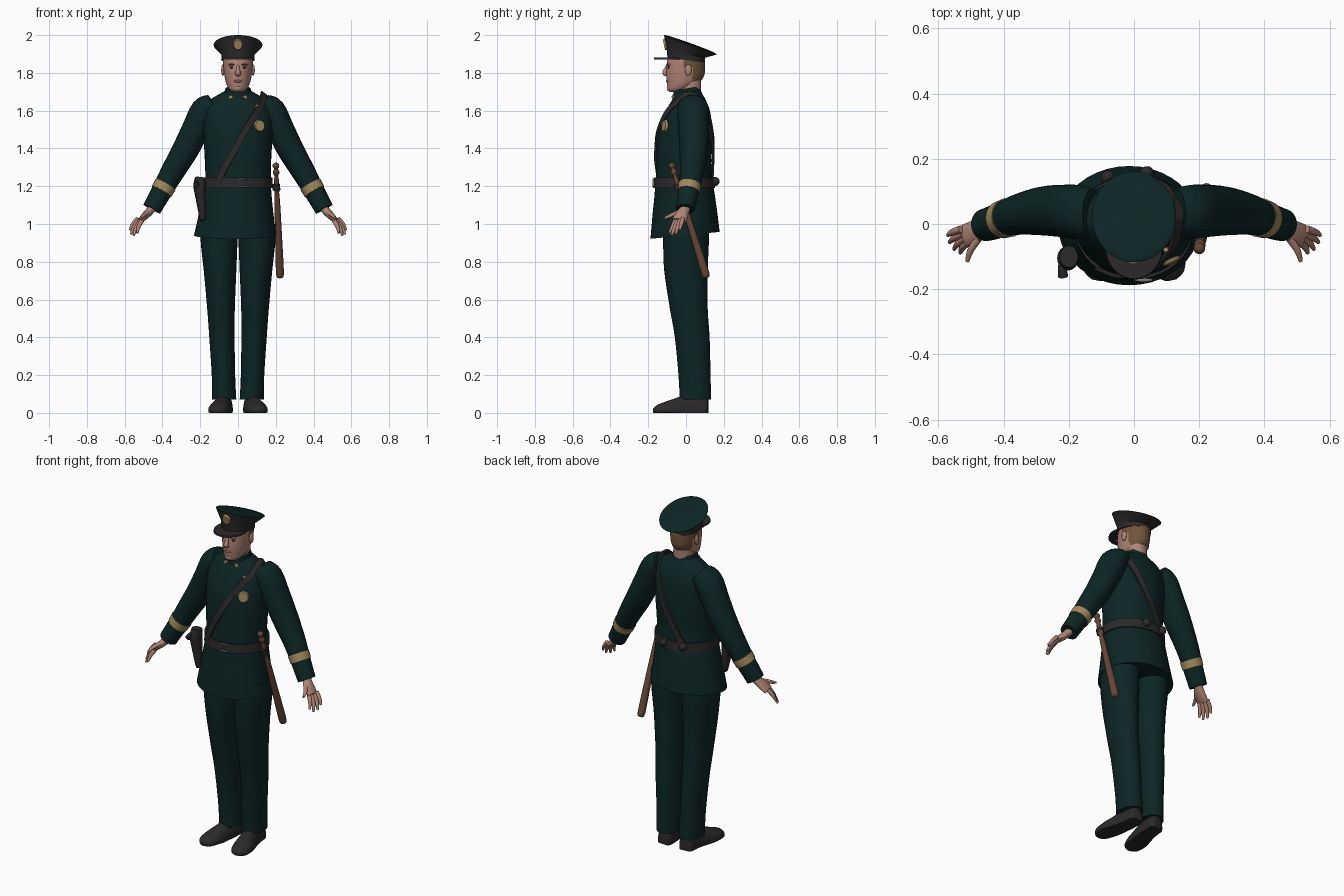
import bpy, bmesh
from math import sin, cos, pi, radians
from mathutils import Vector, Matrix

if "Cube" in bpy.data.objects:
    bpy.data.objects.remove(bpy.data.objects["Cube"])


def material(name, r, g, b, rough=0.8):
    m = bpy.data.materials.new(name)
    m.use_nodes = True
    m.diffuse_color = (r, g, b, 1)
    node = m.node_tree.nodes["Principled BSDF"]
    node.inputs["Base Color"].default_value = (r, g, b, 1)
    node.inputs["Roughness"].default_value = rough
    return m


GREEN = material("dark green cloth", .004, .018, .018)
LEATHER = material("black leather", .024, .022, .022)
SKIN = material("skin", .44, .235, .18)
GOLD = material("gold", .36, .25, .11)
WOOD = material("brown wood", .13, .06, .036)
HAIR = material("brown hair", .17, .09, .048)
METAL = material("grey metal", .22, .21, .2)
LIP = material("lips", .3, .12, .1)
EYE = material("dark eyes", .03, .02, .018)


def finish(name, bm, *mats):
    bmesh.ops.recalc_face_normals(bm, faces=bm.faces[:])
    me = bpy.data.meshes.new(name)
    bm.to_mesh(me)
    bm.free()
    ob = bpy.data.objects.new(name, me)
    bpy.context.collection.objects.link(ob)
    for m in mats:
        me.materials.append(m)
    me.shade_smooth()
    me.set_sharp_from_angle(angle=radians(45))
    return ob


def skin(name, rings, mat, closed=False):
    """Join rings of points into a surface with capped ends."""
    bm = bmesh.new()
    vs = [[bm.verts.new((p[0], p[1], max(p[2], 0))) for p in r] for r in rings]
    n = len(vs[0])
    pairs = list(zip(vs, vs[1:])) + ([(vs[-1], vs[0])] if closed else [])
    for a, b in pairs:
        for i in range(n):
            bm.faces.new((a[i], a[(i + 1) % n], b[(i + 1) % n], b[i]))
    if not closed:
        bm.faces.new(vs[0])
        bm.faces.new(vs[-1])
    return finish(name, bm, mat)


def spline(pts, steps):
    """Smooth curve through tuples of any length."""
    out = []
    for i in range(len(pts) - 1):
        a, b, c, d = (pts[max(i - 1, 0)], pts[i], pts[i + 1], pts[min(i + 2, len(pts) - 1)])
        for k in range(steps):
            t = k / steps
            out.append(tuple(q + t / 2 * (r - p + t * (2*p - 5*q + 4*r - s + t * (3*(q - r) + s - p)))
                             for p, q, r, s in zip(a, b, c, d)))
    return out + [pts[-1]]


def loft(name, secs, mat, steps=4, n=32):
    """Level ellipses: centre x, y, z, half width, half depth, slope in y."""
    rings = []
    for cx, cy, z, rx, ry, slope in spline([s + (0,) * (6 - len(s)) for s in secs], steps):
        rings.append([(cx + rx * cos(2*pi*i/n), cy + ry * sin(2*pi*i/n),
                       z + slope * ry * sin(2*pi*i/n)) for i in range(n)])
    return skin(name, rings, mat)


def tube(name, secs, mat, ref=(0, 1, 0), steps=4, n=16, side=1):
    """Ellipses square to a path: x, y, z, radius, radius along ref."""
    s = spline([(p[0] * side,) + tuple(p[1:]) for p in secs], steps)
    pos = [Vector(p[:3]) for p in s]
    rings = []
    for i, p in enumerate(s):
        t = (pos[min(i + 1, len(s) - 1)] - pos[max(i - 1, 0)]).normalized()
        u = Vector(ref).cross(t).normalized()
        v = t.cross(u)
        rings.append([pos[i] + u * p[3] * cos(2*pi*k/n) + v * p[4] * sin(2*pi*k/n) for k in range(n)])
    return skin(name, rings, mat)


def ball(name, loc, size, mat):
    bm = bmesh.new()
    bmesh.ops.create_uvsphere(bm, u_segments=16, v_segments=10, radius=1,
                              matrix=Matrix.Translation(loc) @ Matrix.Diagonal((*size, 1)))
    return finish(name, bm, mat)


def disc(name, loc, normal, w, h, mat, n=16):
    bm = bmesh.new()
    rot = Vector(normal).to_track_quat('Z', 'Y').to_matrix().to_4x4()
    bmesh.ops.create_cone(bm, cap_ends=True, segments=n, radius1=1, radius2=.85, depth=1,
                          matrix=Matrix.Translation(loc) @ rot @ Matrix.Diagonal((w, h, .012, 1)))
    return finish(name, bm, mat)


# Jacket body
TORSO = [(-.015, -.005, .94, .218, .183, -.01), (-.01, -.005, 1.05, .198, .172, 0),
         (-.005, -.007, 1.15, .183, .16, 0), (0, -.01, 1.22, .174, .152, 0),
         (0, -.012, 1.3, .174, .145, 0), (0, -.008, 1.42, .18, .147, 0),
         (0, 0, 1.52, .184, .138, 0), (0, .01, 1.6, .18, .116, 0),
         (0, .015, 1.655, .15, .09, 0), (0, .015, 1.69, .095, .07, 0), (0, .015, 1.71, .06, .055, 0)]
TORSO[0] = TORSO[0][:5] + (.1,)
loft("jacket", TORSO, GREEN, steps=5, n=40)
loft("collar", [(0, .012, 1.665, .082, .082, .1), (0, .006, 1.69, .073, .075, .15),
                (0, .004, 1.718, .067, .068, .18)], GREEN, steps=2)


def on_torso(x, z, side, off=.004):
    """Point on the front (-1) or back (1) of the jacket."""
    for a, b in zip(TORSO, TORSO[1:]):
        if a[2] <= z <= b[2]:
            t = (z - a[2]) / (b[2] - a[2])
            cx, cy, _, rx, ry, _ = (p + (q - p) * t for p, q in zip(a, b))
            return Vector((x, cy + side * (off + ry * max(0, 1 - ((x - cx) / rx) ** 2) ** .5), z))


# Belt, buckle and back pouches
loft("belt", [(0, -.01, 1.19, .184, .163), (0, -.01, 1.245, .182, .16)], LEATHER, steps=1, n=40)
for i, (dx, dz, w, h) in enumerate([(-.025, 0, .004, .022), (.025, 0, .004, .022),
                                    (0, -.02, .029, .004), (0, .02, .029, .004)]):
    ball("buckle_bar_%d" % i, (.03 + dx, -.172, 1.218 + dz), (w, .006, h), METAL)
for x in (.04, -.08):
    ball("back_pouch", on_torso(x, 1.225, 1, .018), (.022, .022, .024), LEATHER)

# Shoulder strap across chest and back
front = [(-.105, 1.22), (-.075, 1.29), (-.03, 1.37), (.03, 1.48), (.09, 1.58), (.125, 1.635)]
back = [(.128, 1.63), (.1, 1.56), (.05, 1.45), (0, 1.36), (-.05, 1.27), (-.08, 1.22)]
path = [tuple(on_torso(x, z, -1, .008)) for x, z in front] + [(.136, .02, 1.69)]
path += [tuple(on_torso(x, z, 1, .008)) for x, z in back]
path = [Vector(p) for p in spline(path, 4)]
rings = []
for i, p in enumerate(path):
    t = (path[min(i + 1, len(path) - 1)] - path[max(i - 1, 0)]).normalized()
    out = p - Vector((p.x * .4, 0, min(p.z, 1.58)))
    w = t.cross(out).normalized() * .017
    d = w.cross(t).normalized() * .006
    rings.append([p + w + d, p - w + d, p - w - d, p + w - d])
skin("shoulder_strap", rings, LEATHER)

# Badge and pins
disc("chest_badge", on_torso(.115, 1.52, -1, .006), (.45, -1, .1), .032, .034, GOLD, 10)
disc("chest_pin", on_torso(.1, 1.625, -1, .01), (.4, -1, .5), .01, .01, GOLD, 8)
for s in (1, -1):
    disc("collar_pin", (s * .036, -.066, 1.672), (s * .5, -1, .2), .013, .011, GOLD, 8)

# Limbs, mirrored
SLEEVE = [(.13, .035, 1.635, .055, .075), (.175, .037, 1.6, .075, .083), (.225, .04, 1.5, .073, .08),
          (.28, .04, 1.39, .07, .075), (.35, .03, 1.27, .062, .063), (.4, .015, 1.18, .055, .055),
          (.445, 0, 1.1, .051, .051), (.456, -.003, 1.08, .05, .05)]
LEG = [(.073, .05, .07, .064, .083), (.077, .045, .2, .062, .085), (.085, .033, .4, .067, .092),
       (.09, .015, .55, .073, .1), (.095, 0, .75, .086, .115), (.1, 0, .9, .097, .121), (.1, 0, 1, .1, .122)]
SHOE = [(.07, .118, .015, .026, .06), (.07, .1, .015, .042, .085), (.075, .03, .015, .046, .09),
        (.087, -.035, .015, .051, .07), (.101, -.1, .015, .056, .047), (.11, -.15, .012, .045, .03),
        (.114, -.172, .01, .018, .012)]
FINGERS = {"index": ((.507, -.055, 1.02), (.533, -.088, .952)), "middle": ((.516, -.043, 1.017), (.552, -.077, .94)),
           "ring": ((.524, -.03, 1.02), (.566, -.056, .946)), "little": ((.53, -.016, 1.03), (.571, -.034, .968)),
           "thumb": ((.478, -.045, 1.06), (.512, -.115, 1.03))}
for s, side in ((1, "left"), (-1, "right")):
    tube(side + "_sleeve", SLEEVE, GREEN, side=s, n=24)
    tube(side + "_cuff_band", [(.384, .02, 1.208, .0605, .0605), (.405, .0135, 1.171, .058, .058)],
         GOLD, side=s, steps=1, n=24)
    tube(side + "_palm", [(.44, .003, 1.11, .026, .03), (.462, -.008, 1.075, .022, .028),
                          (.49, -.026, 1.045, .02, .037), (.518, -.036, 1.018, .014, .036)], SKIN, side=s)
    for finger, (a, b) in FINGERS.items():
        m = [(p + q) / 2 + d for p, q, d in zip(a, b, (.006, 0, 0))]
        tube(side + "_" + finger, [(*a, .012, .012), (*m, .0105, .0105), (*b, .006, .006)], SKIN, side=s, n=10)
    loft(side + "_trouser_leg", [(s * p[0],) + p[1:] for p in LEG], GREEN)
    tube(side + "_shoe", SHOE, LEATHER, ref=(0, 0, 1), side=s, n=24)

# Head, with hair on the back and sides
loft("neck", [(0, .02, 1.64, .056, .055), (0, .022, 1.79, .055, .06)], SKIN, steps=1)
head = loft("head", [(0, -.06, 1.698, .024, .024), (0, -.046, 1.712, .045, .05), (0, -.02, 1.74, .061, .08),
                     (0, -.005, 1.78, .071, .099), (0, -.001, 1.83, .077, .102), (0, 0, 1.875, .078, .097),
                     (0, 0, 1.92, .06, .07)], SKIN, steps=5, n=48)
head.data.materials.append(HAIR)
for f in head.data.polygons:
    c = f.center
    if c.z > 1.75 and c.y > (.035 if c.z < 1.83 else -.012):
        f.material_index = 1
tube("nose", [(0, -.094, 1.842, .008, .008), (0, -.106, 1.82, .009, .01), (0, -.113, 1.8, .015, .013),
              (0, -.101, 1.788, .012, .008)], SKIN)
ball("lips", (0, -.099, 1.756), (.022, .008, .007), LIP)
ball("chin", (0, -.086, 1.718), (.025, .016, .016), SKIN)
for s in (1, -1):
    ball("eye", (s * .031, -.091, 1.828), (.011, .006, .005), EYE)
    ball("brow_ridge", (s * .03, -.09, 1.843), (.021, .011, .007), SKIN)
    ball("eyebrow", (s * .032, -.095, 1.844), (.017, .0085, .003), HAIR)
    ball("ear", (s * .08, .012, 1.815), (.009, .018, .03), SKIN)

# Peaked cap
loft("cap_band", [(0, 0, 1.868, .087, .099, -.14), (0, 0, 1.9, .088, .1, -.2),
                  (0, .022, 1.946, .128, .138, -.36)], LEATHER, steps=1, n=40)
loft("cap_top", [(0, .022, 1.946, .128, .138, -.36), (0, .022, 1.951, .126, .136, -.36),
                 (0, .022, 1.956, .09, .1, -.36), (0, .022, 1.958, .02, .02, -.36)], GREEN, steps=2, n=40)
loft("cap_visor", [(0, -.07, 1.872, .089, .1), (0, -.07, 1.881, .087, .098)], LEATHER, steps=1, n=40)
disc("cap_badge", (0, -.111, 1.95), (0, -1, -.22), .026, .032, GOLD, 12)

# Holster and pistol grip on the right hip
tube("holster", [(-.2, -.1, 1.245, .028, .034), (-.203, -.105, 1.2, .033, .038), (-.197, -.103, 1.13, .026, .034),
                 (-.185, -.1, 1.03, .018, .024), (-.184, -.1, 1.02, .01, .014)], LEATHER)
tube("pistol_grip", [(-.213, -.1, 1.195, .014, .014), (-.22, -.13, 1.215, .013, .013),
                     (-.218, -.16, 1.205, .016, .016)], LEATHER, ref=(0, 0, 1))

# Turned baton and its loop on the left hip
TURNING = [(0, .004), (.015, .016), (.035, .017), (.055, .01), (.085, .018), (.115, .01), (.16, .014),
           (.2, .011), (.23, .018), (.26, .012), (.35, .015), (.6, .018), (.9, .021), (.985, .019), (1, .008)]
tube("baton", [(.2 + .023 * t, -.08 + .19 * t, 1.325 - .61 * t, r, r) for t, r in TURNING], WOOD, n=20, steps=3)
tube("baton_loop", [(.203, -.048, 1.21, .02, .02), (.204, -.039, 1.18, .02, .02)], LEATHER, steps=1)
